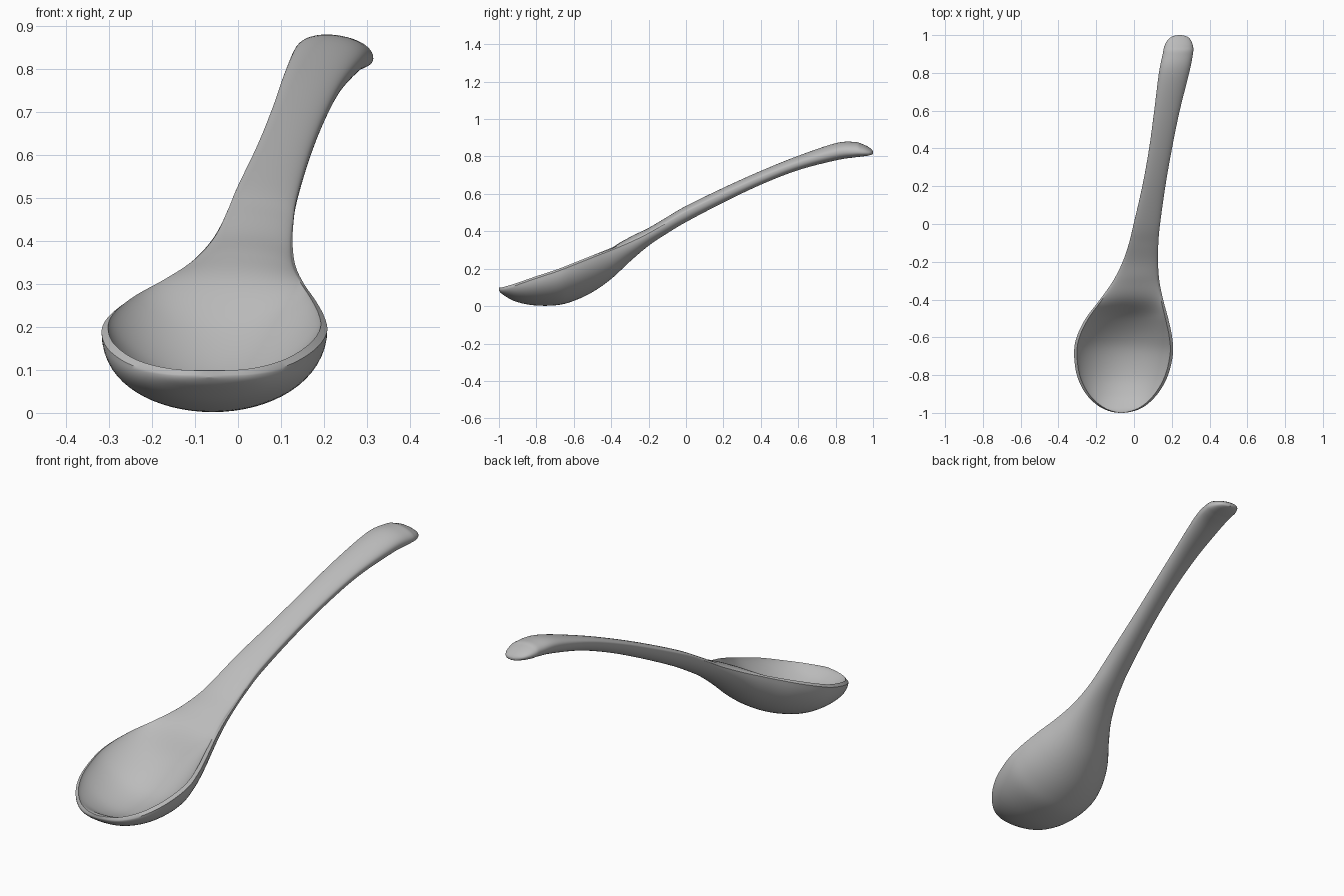
import bpy, bmesh, math

if "Cube" in bpy.data.objects:
    bpy.data.objects.remove(bpy.data.objects["Cube"], do_unlink=True)

# Stations along the spoon: y, left x, right x, edge z, underside z, top rise (negative = hollow)
STATIONS = [
    (-1.00, -0.068, -0.068, 0.088, 0.083, 0.0),
    (-0.977, -0.165, 0.035, 0.091, 0.060, -0.006),
    (-0.909, -0.247, 0.117, 0.111, 0.024, -0.060),
    (-0.809, -0.300, 0.177, 0.146, 0.004, -0.113),
    (-0.69, -0.317, 0.206, 0.185, 0.005, -0.137),
    (-0.60, -0.304, 0.202, 0.220, 0.028, -0.131),
    (-0.50, -0.256, 0.181, 0.260, 0.075, -0.086),
    (-0.40, -0.180, 0.154, 0.301, 0.145, -0.004),
    (-0.30, -0.110, 0.134, 0.345, 0.238, 0.018),
    (-0.20, -0.060, 0.127, 0.396, 0.323, 0.018),
    (-0.10, -0.026, 0.129, 0.456, 0.390, 0.019),
    (0.00, -0.002, 0.138, 0.513, 0.450, 0.020),
    (0.20, 0.044, 0.166, 0.608, 0.555, 0.023),
    (0.40, 0.080, 0.201, 0.697, 0.650, 0.024),
    (0.60, 0.107, 0.242, 0.774, 0.728, 0.028),
    (0.80, 0.132, 0.292, 0.829, 0.780, 0.041),
    (0.90, 0.152, 0.312, 0.834, 0.796, 0.043),
    (0.938, 0.160, 0.313, 0.831, 0.801, 0.036),
    (0.971, 0.176, 0.302, 0.828, 0.806, 0.024),
    (0.992, 0.201, 0.281, 0.825, 0.811, 0.012),
    (1.00, 0.242, 0.242, 0.822, 0.815, 0.004),
]
STEPS, ACROSS, LIP, BEVEL = 6, 32, 0.015, 0.011


def mirrored(s):
    """Swap the left and right edges, so the outline rounds over at a tip."""
    return (s[0], s[2], s[1]) + s[3:]


def spline(a, b, c, d, t):
    return [0.5 * (2 * q + (r - p) * t + (2 * p - 5 * q + 4 * r - s) * t * t
                   + (3 * q - p - 3 * r + s) * t ** 3) for p, q, r, s in zip(a, b, c, d)]


def smooth_stations():
    pts = [mirrored(STATIONS[1])] + STATIONS + [mirrored(STATIONS[-2])]
    out = []
    for i in range(1, len(pts) - 2):
        out += [spline(*pts[i - 1:i + 3], k / STEPS) for k in range(STEPS)]
    return out + [list(STATIONS[-1])]


def section(y, xl, xr, edge, under, rise):
    """Closed ring: rounded underside, then bevelled lip and top surface."""
    mid, half = (xl + xr) / 2, (xr - xl) / 2
    handle = min(max((y + 0.5) / 0.4, 0), 1)          # 0 in the bowl, 1 on the handle
    roll = 0.009 * handle * min(half / 0.06, 1)       # left edge sits slightly higher
    lip = min(LIP / max(half, 0.001), 0.3) * (1 - handle)
    crest = edge + BEVEL * (1 - handle)
    ring = []
    for k in range(ACROSS + 1):
        u = -math.cos(math.pi * k / ACROSS)
        drop = (edge - under) * max(1 - u * u, 0) ** (0.5 - 0.04 * handle)
        ring.append((mid + u * half, y, edge - roll * u - drop))
    for k in range(ACROSS + 1):
        v = math.cos(math.pi * k / ACROSS)
        top = rise * max(1 - v * v, 0) ** (0.8 - 0.35 * handle)
        ring.append((mid + v * (1 - lip) * half, y, crest - roll * v + top))
    return ring


# Single lofted body: bowl, neck and handle
bm = bmesh.new()
rings = [[bm.verts.new(p) for p in section(*s)] for s in smooth_stations()]
n = len(rings[0])
for a, b in zip(rings, rings[1:]):
    for i in range(n):
        j = (i + 1) % n
        bm.faces.new((a[i], a[j], b[j], b[i]))
bmesh.ops.remove_doubles(bm, verts=bm.verts, dist=0.0004)
bmesh.ops.dissolve_degenerate(bm, edges=bm.edges, dist=0.0002)
bmesh.ops.recalc_face_normals(bm, faces=bm.faces)
mesh = bpy.data.meshes.new("spoon")
bm.to_mesh(mesh)
bm.free()
spoon = bpy.data.objects.new("spoon", mesh)
bpy.context.collection.objects.link(spoon)

# Plain grey finish
grey = bpy.data.materials.new("light_grey")
grey.use_nodes = True
colour = (0.5, 0.5, 0.5, 1)
grey.diffuse_color = colour
grey.node_tree.nodes["Principled BSDF"].inputs["Base Color"].default_value = colour
mesh.materials.append(grey)

bpy.ops.object.select_all(action="DESELECT")
spoon.select_set(True)
bpy.context.view_layer.objects.active = spoon
bpy.ops.object.shade_smooth_by_angle(angle=math.radians(45))
